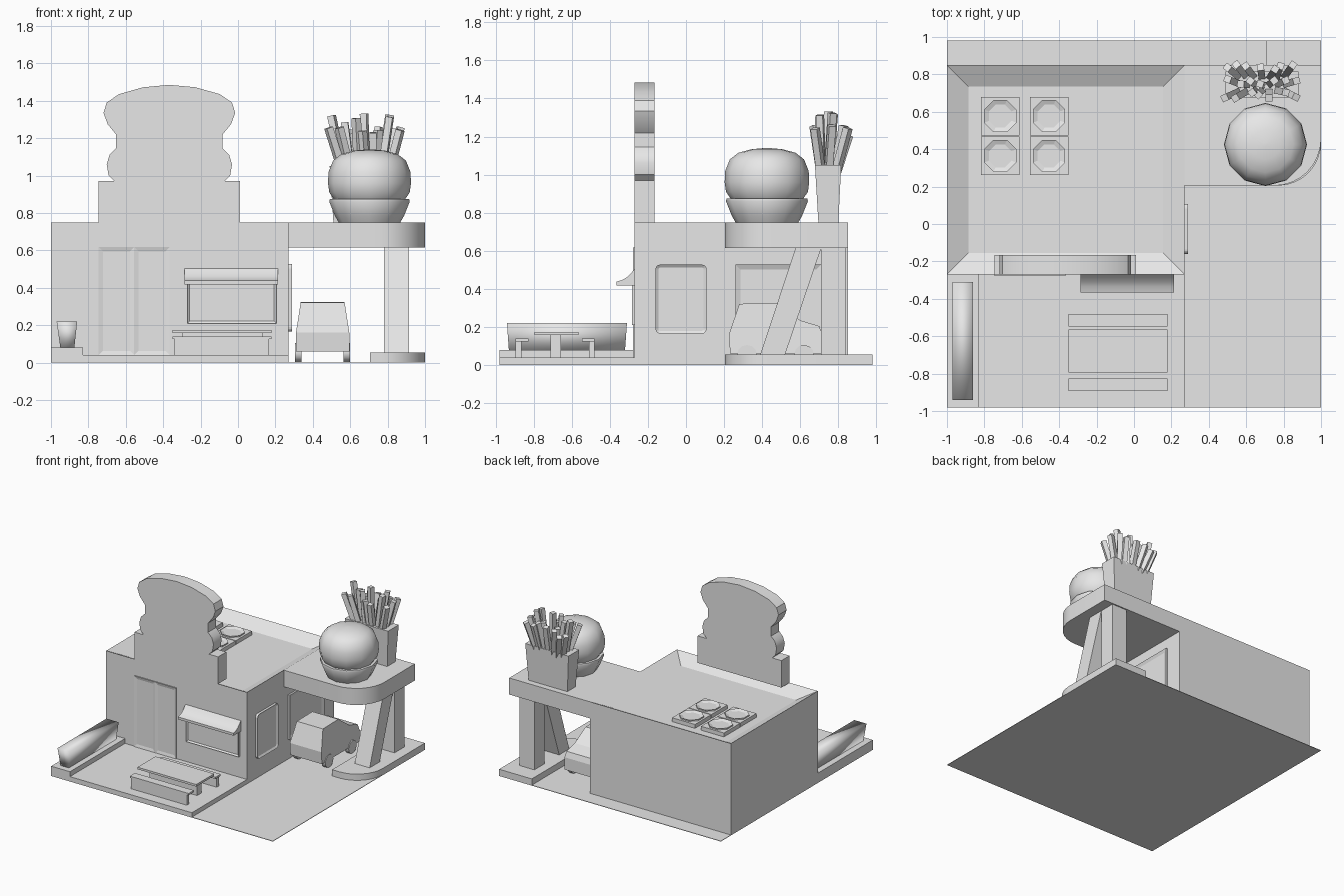
import bpy, bmesh, math, random
from mathutils import Vector, Matrix

cube = bpy.data.objects.get("Cube")
if cube:
    bpy.data.objects.remove(cube, do_unlink=True)

grey = bpy.data.materials.new("plain_grey")
grey.use_nodes = True
grey.diffuse_color = (0.8, 0.8, 0.8, 1)
grey.node_tree.nodes["Principled BSDF"].inputs["Base Color"].default_value = (0.8, 0.8, 0.8, 1)


def finish(name, bm, smooth=None):
    bmesh.ops.recalc_face_normals(bm, faces=bm.faces)
    mesh = bpy.data.meshes.new(name)
    bm.to_mesh(mesh)
    bm.free()
    mesh.materials.append(grey)
    obj = bpy.data.objects.new(name, mesh)
    bpy.context.collection.objects.link(obj)
    if smooth:
        bpy.ops.object.select_all(action='DESELECT')
        obj.select_set(True)
        bpy.context.view_layer.objects.active = obj
        bpy.ops.object.shade_smooth_by_angle(angle=math.radians(smooth))
    return obj


def prism(name, pts, axis, base, out, inset=0, recess=0, smooth=None):
    """Extrude an outline along an axis from base to out; optionally sink the outer face."""
    k = "xyz".index(axis)

    def place(p, d):
        c = list(p)
        c.insert(k, d)
        return Vector(c)
    bm = bmesh.new()
    a = [bm.verts.new(place(p, base)) for p in pts]
    b = [bm.verts.new(place(p, out)) for p in pts]
    n = len(pts)
    bm.faces.new(a)
    cap = bm.faces.new(b)
    for i in range(n):
        bm.faces.new((a[i], a[(i + 1) % n], b[(i + 1) % n], b[i]))
    bmesh.ops.recalc_face_normals(bm, faces=bm.faces)
    if inset:
        bmesh.ops.inset_region(bm, faces=[cap], thickness=inset, use_even_offset=True)
        shift = place((0, 0), -recess if out > base else recess)
        bmesh.ops.translate(bm, verts=list(cap.verts), vec=shift)
    return finish(name, bm, smooth)


def rect(u0, u1, v0, v1):
    return [(u0, v0), (u1, v0), (u1, v1), (u0, v1)]


def box(name, x0, x1, y0, y1, z0, z1, inset=0, recess=0):
    return prism(name, rect(x0, x1, y0, y1), 'z', z0, z1, inset, recess)


def arc(cx, cy, r, a0, a1, n):
    return [(cx + r * math.cos(math.radians(a0 + (a1 - a0) * i / n)),
             cy + r * math.sin(math.radians(a0 + (a1 - a0) * i / n))) for i in range(n + 1)]


def rounded(u0, u1, v0, v1, r):
    return (arc(u0 + r, v0 + r, r, 180, 270, 4) + arc(u1 - r, v0 + r, r, 270, 360, 4)
            + arc(u1 - r, v1 - r, r, 0, 90, 4) + arc(u0 + r, v1 - r, r, 90, 180, 4))


def lathe(name, profile, x, y, n, smooth):
    bm = bmesh.new()
    rings = [[bm.verts.new((x + r * math.cos(math.tau * i / n), y + r * math.sin(math.tau * i / n), z))
              for i in range(n)] for r, z in profile]
    for lo, hi in zip(rings, rings[1:]):
        for i in range(n):
            bm.faces.new((lo[i], lo[(i + 1) % n], hi[(i + 1) % n], hi[i]))
    bm.faces.new(rings[0])
    bm.faces.new(rings[-1])
    return finish(name, bm, smooth)


def frustum(name, low, high, z0, z1, smooth=None):
    """Four-sided block whose bottom and top rectangles differ."""
    bm = bmesh.new()
    a = [bm.verts.new((x, y, z0)) for x, y in rect(*low)]
    b = [bm.verts.new((x, y, z1)) for x, y in rect(*high)]
    bm.faces.new(a)
    bm.faces.new(b)
    for i in range(4):
        j = (i + 1) % 4
        bm.faces.new((a[i], a[j], b[j], b[i]))
    return finish(name, bm, smooth)


# Ground, patio and kerbs
box("ground", -1, 1, -0.98, 0.98, 0, 0.004)
box("patio", -1, 0.27, -0.98, -0.27, 0.002, 0.04)
box("planter_kerb", -1, -0.83, -0.98, -0.27, 0.002, 0.08)
frustum("hedge", (-0.95, -0.875, -0.93, -0.32), (-0.97, -0.86, -0.94, -0.31), 0.08, 0.22, 120)

# Building with sunken roof
box("building", -1, 0.27, -0.27, 0.85, 0.002, 0.75, 0.115, 0.06)

# Drive-through canopy, island and supports
prism("canopy", [(0.27, 0.85), (0.27, 0.205)] + arc(0.75, 0.455, 0.25, 270, 360, 8) + [(1, 0.85)],
      'z', 0.615, 0.75, smooth=30)
prism("island", [(0.705, 0.98), (0.705, 0.205)] + arc(0.77, 0.435, 0.23, 270, 360, 8) + [(1, 0.98)],
      'z', 0.002, 0.055, smooth=30)
box("upright_pillar", 0.78, 0.915, 0.71, 0.84, 0.055, 0.615)
frustum("leaning_pillar", (0.78, 0.915, 0.39, 0.52), (0.78, 0.915, 0.575, 0.71), 0.055, 0.615)

# Bread slice sign on its plinth
box("sign_plinth", -0.745, 0.01, -0.27, -0.165, 0.75, 0.97)
half = [(0.295, 0.97), (0.325, 1.0), (0.335, 1.06), (0.32, 1.11), (0.285, 1.145), (0.285, 1.22),
        (0.33, 1.275), (0.352, 1.335), (0.335, 1.39), (0.27, 1.435), (0.14, 1.472)]
c = -0.367
bread = [(c + u, v) for u, v in half] + [(c, 1.485)] + [(c - u, v) for u, v in reversed(half)]
prism("bread_sign", bread, 'y', -0.165, -0.27, smooth=30)

# Doors, serving hatch and awning
for side, x0 in (("right", -0.745), ("left", -0.555)):
    prism(side + "_door", rect(x0, x0 + 0.19, 0.04, 0.618), 'y', -0.265, -0.277, 0.023, 0.006)
prism("serving_hatch", rect(-0.27, 0.205, 0.21, 0.43), 'y', -0.26, -0.284, 0.012, 0.01)
prism("awning", [(-0.265, 0.51), (-0.285, 0.487), (-0.31, 0.462), (-0.335, 0.447), (-0.365, 0.438),
                 (-0.365, 0.418), (-0.265, 0.418)], 'x', -0.285, 0.215, smooth=30)

# Side windows
prism("pickup_window", rounded(-0.16, 0.108, 0.165, 0.528, 0.025), 'x', 0.26, 0.29, 0.015, 0.01)
prism("drive_window", rect(0.26, 0.71, 0.165, 0.528), 'x', 0.26, 0.285, 0.025, 0.01)

# Picnic table and benches
box("table_top", -0.35, 0.18, -0.795, -0.565, 0.158, 0.175)
box("table_support", -0.3, 0.13, -0.712, -0.655, 0.04, 0.158)
for name, s in (("front", -1), ("back", 1)):
    y = -0.687
    near, far, leg = y + s * 0.14, y + s * 0.207, y + s * 0.177
    box(name + "_bench_seat", -0.35, 0.18, min(near, far), max(near, far), 0.125, 0.14)
    box(name + "_bench_panel", -0.34, 0.165, min(leg, far), max(leg, far), 0.04, 0.125)

# Rooftop fans
for i, x in enumerate((-0.715, -0.454)):
    for j, y in enumerate((0.364, 0.577)):
        tag = "_%d" % (i * 2 + j + 1)
        box("fan_unit" + tag, x - 0.103, x + 0.103, y - 0.103, y + 0.103, 0.689, 0.722)
        ring = arc(x, y, 0.093, 22.5, 337.5, 7)
        prism("fan_ring" + tag, ring, 'z', 0.715, 0.732, 0.03, 0.012)

# Burger
lathe("lower_bun", [(0.165, 0.75), (0.185, 0.785), (0.215, 0.86), (0.212, 0.875), (0.15, 0.877)],
      0.703, 0.425, 12, 40)
lathe("upper_bun", [(0.15, 0.868), (0.19, 0.873), (0.215, 0.91), (0.222, 0.96), (0.219, 1.02),
                    (0.195, 1.08), (0.15, 1.115), (0.08, 1.134), (0.01, 1.14)], 0.703, 0.425, 12, 40)

# Fries in their carton
carton = frustum("fries_carton", (0.51, 0.86, 0.695, 0.80), (0.49, 0.88, 0.677, 0.815), 0.75, 1.05)
random.seed(4)
bm = bmesh.new()
for row in range(3):
    for col in range(7):
        u, v = (col - 3) / 3, row - 1
        foot = Vector((0.685 + u * 0.11, 0.745 + v * 0.03, 0.97))
        tip = Vector((0.675 + u * 0.18 + random.uniform(-0.02, 0.02),
                      0.765 + v * 0.075 + random.uniform(-0.02, 0.02),
                      random.uniform(1.2, 1.34)))
        d = tip - foot
        m = (Matrix.Translation((foot + tip) / 2) @ d.to_track_quat('Z', 'Y').to_matrix().to_4x4()
             @ Matrix.Diagonal((0.037, 0.037, d.length, 1)))
        bmesh.ops.create_cube(bm, size=1, matrix=m)
finish("fries", bm)

# Car: extruded side profile narrowed towards the roof
car = prism("car_body", [(0.232, 0.06), (0.225, 0.16), (0.28, 0.322), (0.48, 0.325), (0.6, 0.235),
                         (0.7, 0.205), (0.715, 0.16), (0.715, 0.06)], 'x', 0.31, 0.595)
for vert in car.data.vertices:
    t = max(0, vert.co.z - 0.16) / 0.165
    vert.co.x = 0.4525 + (vert.co.x - 0.4525) * (1 - 0.18 * t)
for i, y in enumerate((0.32, 0.62)):
    for side, x in (("right", 0.305), ("left", 0.565)):
        prism("%s_wheel_%d" % (side, i + 1), arc(y, 0.054, 0.052, 0, 330, 11), 'x', x, x + 0.035, smooth=40)
